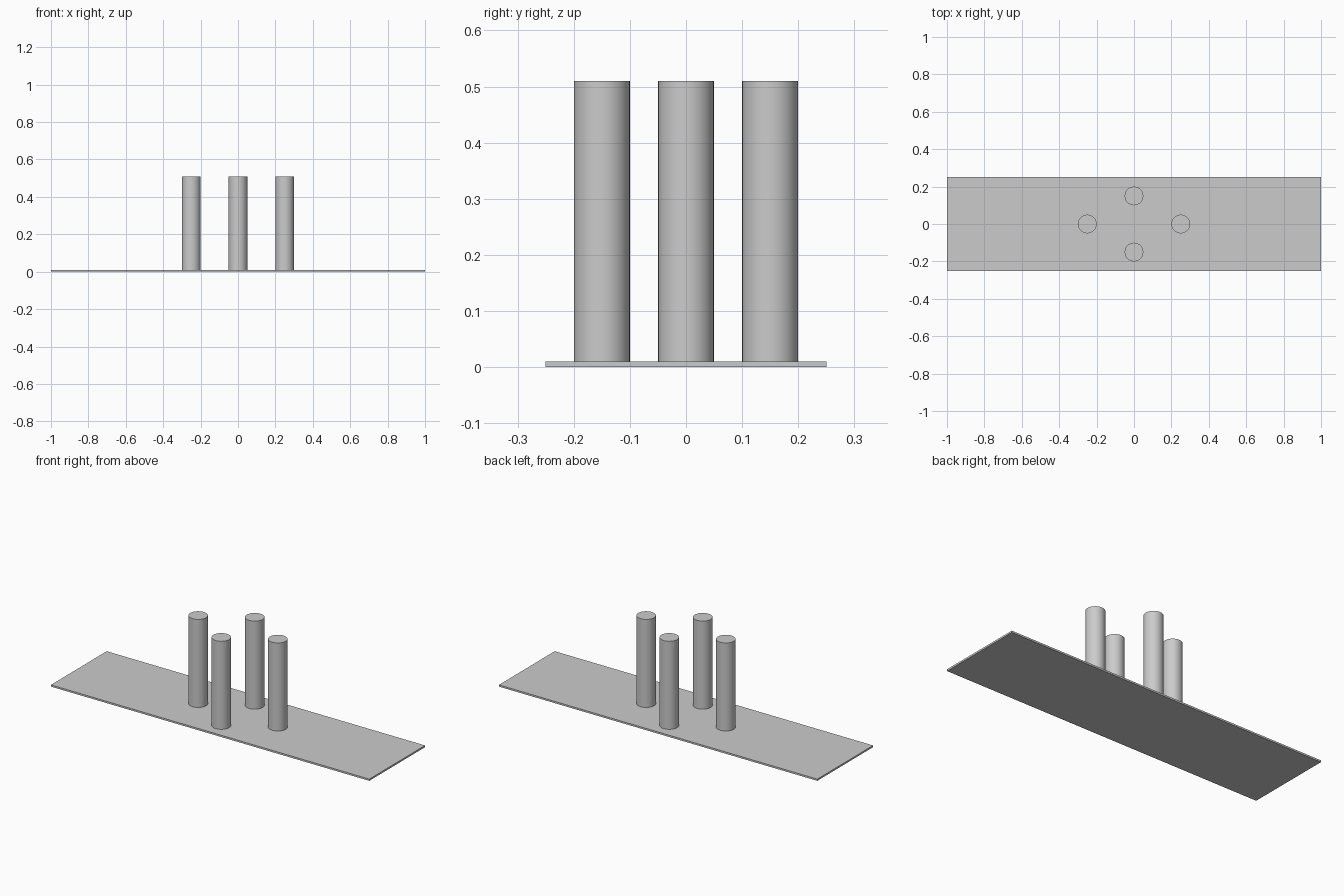
import bpy
import math

cube = bpy.data.objects.get("Cube")
if cube:
    bpy.data.objects.remove(cube, do_unlink=True)

# Single grey material
grey = bpy.data.materials.new("light_grey")
grey.use_nodes = True
colour = (0.6, 0.6, 0.6, 1)
grey.diffuse_color = colour
grey.node_tree.nodes["Principled BSDF"].inputs["Base Color"].default_value = colour

BASE_HEIGHT = 0.01
PILLAR_HEIGHT = 0.5
PILLAR_RADIUS = 0.05

# Thin rectangular base plate
bpy.ops.mesh.primitive_cube_add(size=1, location=(0, 0, BASE_HEIGHT / 2))
base = bpy.context.object
base.name = "base_plate"
base.scale = (2, 0.5, BASE_HEIGHT)
bpy.ops.object.transform_apply(location=False, rotation=False, scale=True)
base.data.materials.append(grey)


def add_pillar(name, x, y):
    bpy.ops.mesh.primitive_cylinder_add(
        vertices=32, radius=PILLAR_RADIUS, depth=PILLAR_HEIGHT,
        location=(x, y, BASE_HEIGHT + PILLAR_HEIGHT / 2))
    pillar = bpy.context.object
    pillar.name = name
    pillar.data.materials.append(grey)
    bpy.ops.object.shade_smooth_by_angle(angle=math.radians(30))


# Four pillars in a diamond around the centre
for side, sign in (("left", 1), ("right", -1)):
    add_pillar(side + "_pillar", sign * 0.25, 0)
for side, sign in (("back", 1), ("front", -1)):
    add_pillar(side + "_pillar", 0, sign * 0.15)
